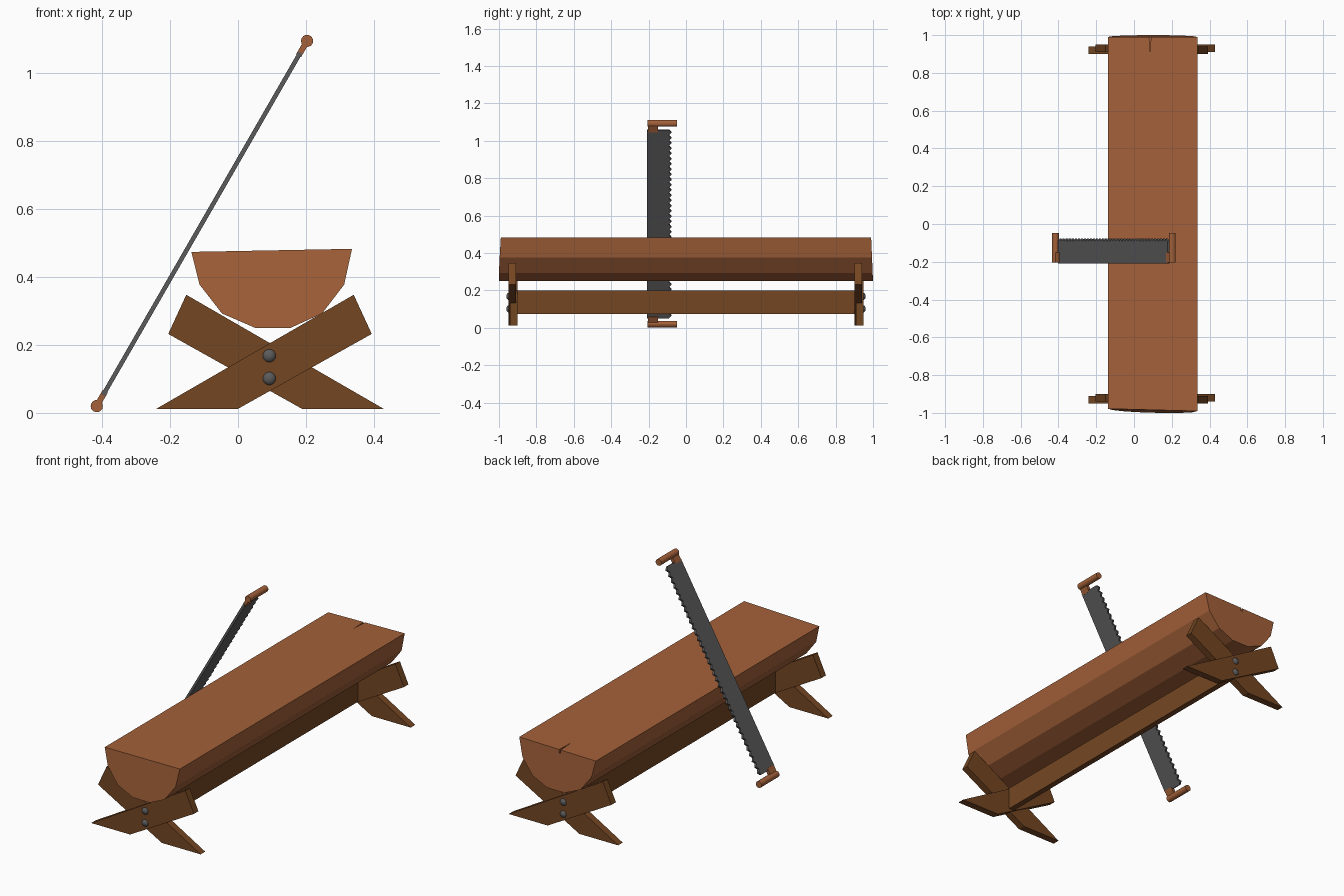
import bpy, bmesh, math
from mathutils import Vector

if "Cube" in bpy.data.objects:
    bpy.data.objects.remove(bpy.data.objects["Cube"])


def material(name, rgb):
    m = bpy.data.materials.new(name)
    m.diffuse_color = (*rgb, 1)
    m.use_nodes = True
    m.node_tree.nodes["Principled BSDF"].inputs["Base Color"].default_value = m.diffuse_color
    return m


LOG = material("warm log wood", (0.37, 0.12, 0.041))
DARK = material("dark plank wood", (0.175, 0.062, 0.016))
STEEL = material("grey steel", (0.105, 0.105, 0.105))


def finish(name, bm, mat):
    bmesh.ops.recalc_face_normals(bm, faces=bm.faces)
    me = bpy.data.meshes.new(name)
    bm.to_mesh(me)
    bm.free()
    me.materials.append(mat)
    ob = bpy.data.objects.new(name, me)
    bpy.context.collection.objects.link(ob)
    return ob


def loft(name, ring_a, ring_b, mat):
    """Solid between two matching outlines."""
    bm = bmesh.new()
    a = [bm.verts.new(p) for p in ring_a]
    b = [bm.verts.new(p) for p in ring_b]
    n = len(a)
    bm.faces.new(a)
    bm.faces.new(b)
    for i in range(n):
        j = (i + 1) % n
        bm.faces.new((a[i], a[j], b[j], b[i]))
    return finish(name, bm, mat)


def prism(name, points, depth, mat):
    pts = [Vector(p) for p in points]
    return loft(name, pts, [p + Vector(depth) for p in pts], mat)


# Halved log, with slightly slanted sawn ends
section = [(-0.137, 0.473), (-0.113, 0.377), (-0.047, 0.292), (0.05, 0.25),
           (0.155, 0.25), (0.247, 0.292), (0.312, 0.377), (0.335, 0.482)]
front = [(x, -0.984 - 0.027 * (x - 0.1) + 0.065 * (z - 0.48), z) for x, z in section]
back = [(x, 0.99 - 0.043 * (z - 0.48), z) for x, z in section]
log = loft("half_log_seat", front, back, LOG)

# Drying crack in the back end of the log
crack = prism("crack_cutter", [(0.079, 1.02, 0.458), (0.091, 1.02, 0.458), (0.085, 0.89, 0.458)],
              (0, 0, 0.05), LOG)
crack.hide_render = True
crack.hide_viewport = True
cut = log.modifiers.new("crack", 'BOOLEAN')
cut.operation = 'DIFFERENCE'
cut.solver = 'EXACT'
cut.object = crack

# Crossed planks at each end; the outer plank swaps sides front to back
CX = 0.094
plank = [(-0.24, 0.012), (0.0, 0.012), (0.393, 0.232), (0.34, 0.347)]
for end, s in (("front", -1), ("back", 1)):
    for layer, y in (("outer", 0.91), ("inner", 0.90)):
        flip = (s > 0) == (layer == "outer")
        pts = [((2 * CX - x) if flip else x, s * y, z) for x, z in plank]
        prism(f"{end}_{layer}_leg", pts, (0, s * 0.04, 0), DARK)
    # Two domed bolts through each crossing
    for row, z in (("lower", 0.101), ("upper", 0.168)):
        bm = bmesh.new()
        bmesh.ops.create_uvsphere(bm, u_segments=14, v_segments=8, radius=0.02)
        for v in bm.verts:
            v.co = Vector((CX - 0.002 + v.co.x, s * 0.946 + v.co.y * 0.75, z + v.co.z))
        bolt = finish(f"{end}_{row}_bolt", bm, STEEL)
        for p in bolt.data.polygons:
            p.use_smooth = True

# Stretcher board between the leg pairs
prism("stretcher", [(CX - 0.016, -0.91, 0.075), (CX + 0.016, -0.91, 0.075),
                    (CX + 0.016, -0.91, 0.2), (CX - 0.016, -0.91, 0.2)], (0, 1.82, 0), DARK)

# Two-man saw leaning on the log: t runs along the blade, y across it
P0, P1 = Vector((-0.415, 0, 0.02)), Vector((0.203, 0, 1.093))
LEN = (P1 - P0).length
U = (P1 - P0).normalized()
N = Vector((U.z, 0, -U.x))


def saw_plate(name, outline, thick, mat):
    pts = [P0 + U * t + Vector((0, y, 0)) - N * thick / 2 for t, y in outline]
    return prism(name, pts, N * thick, mat)


t0, t1, teeth = 0.037, LEN - 0.04, 36
step = (t1 - t0) / teeth
outline = [(t1, -0.208), (t0, -0.208)]
for i in range(teeth):
    t = t0 + i * step
    outline += [(t + step * 0.02, -0.092), (t + step * 0.5, -0.078)]
outline.append((t1, -0.092))
saw_plate("saw_blade", outline, 0.013, STEEL)

# Saw handles: round grip plus a tang joining it to the blade
for end, c, ta, tb in (("lower", P0, 0.0, 0.05), ("upper", P1, LEN - 0.05, LEN)):
    saw_plate(f"{end}_handle_tang", [(ta, -0.204), (tb, -0.204), (tb, -0.15), (ta, -0.15)],
              0.017, LOG)
    ring = [(c.x + 0.018 * math.cos(k * math.tau / 14), -0.205,
             c.z + 0.018 * math.sin(k * math.tau / 14)) for k in range(14)]
    prism(f"{end}_saw_grip", ring, (0, 0.157, 0), LOG)
